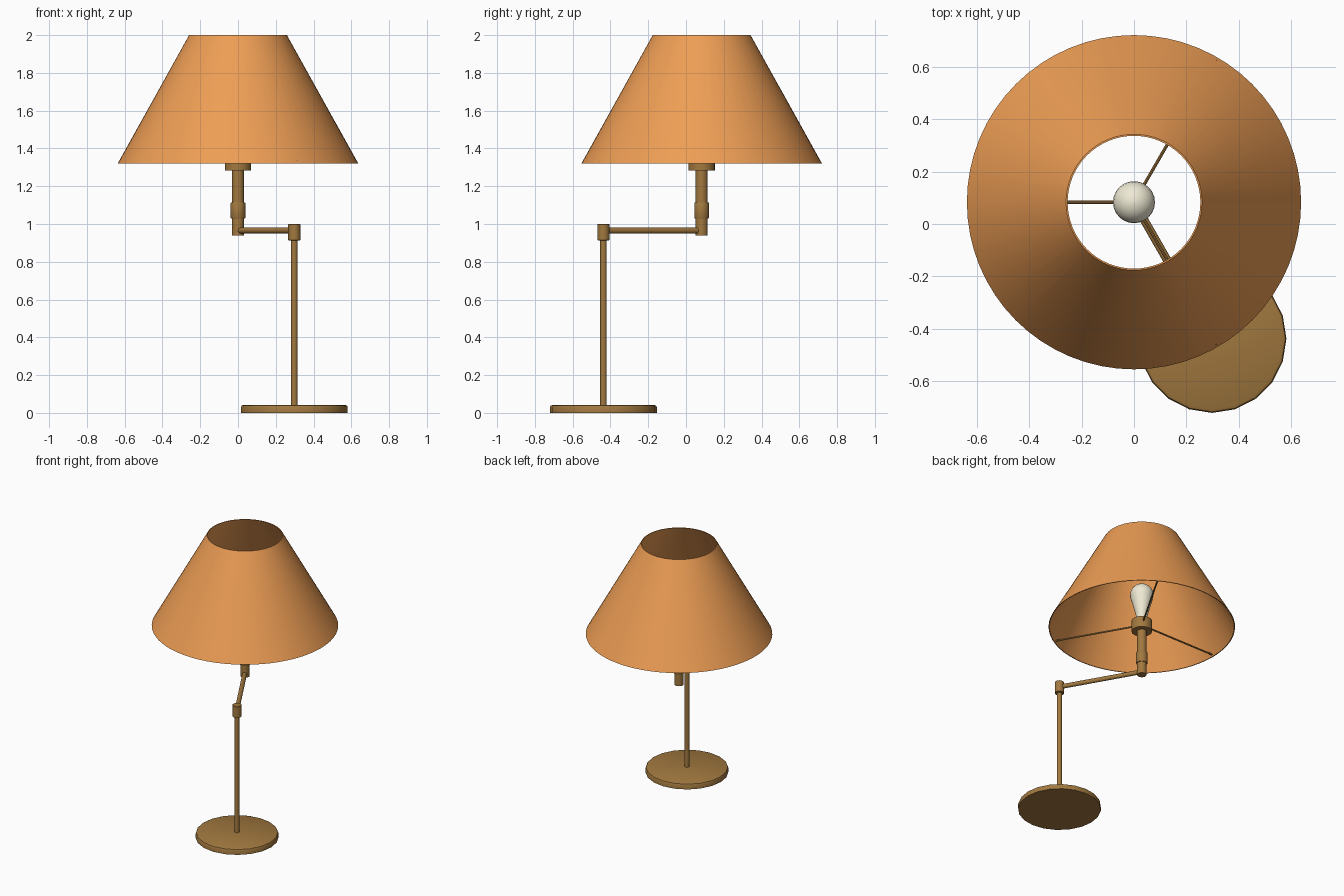
import bpy, math
from mathutils import Vector

if "Cube" in bpy.data.objects:
    bpy.data.objects.remove(bpy.data.objects["Cube"])


def material(name, color):
    m = bpy.data.materials.new(name)
    m.diffuse_color = color
    m.use_nodes = True
    m.node_tree.nodes["Principled BSDF"].inputs["Base Color"].default_value = m.diffuse_color
    return m


BRASS = material("brass", (0.36, 0.19, 0.05, 1))
ORANGE = material("orange_fabric", (0.85, 0.34, 0.09, 1))
IVORY = material("ivory_glass", (0.86, 0.82, 0.66, 1))

POLE = (0.298, -0.437)    # axis of base and pole
LAMP = (0.0, 0.083)       # axis of stem, bulb and shade


def finish(obj, mat):
    obj.data.materials.append(mat)
    bpy.ops.object.select_all(action='DESELECT')
    obj.select_set(True)
    bpy.context.view_layer.objects.active = obj
    bpy.ops.object.shade_smooth_by_angle(angle=math.radians(35))
    return obj


def lathe(name, profile, axis, mat, sides=24, closed=False):
    """Revolve (radius, z) points, listed bottom to top on the outside."""
    verts, faces = [], []
    for r, z in profile:
        for i in range(sides):
            a = 2 * math.pi * i / sides
            verts.append((r * math.cos(a), r * math.sin(a), z))
    n = len(profile)
    for k in range(n if closed else n - 1):
        p, q = k * sides, ((k + 1) % n) * sides
        for i in range(sides):
            j = (i + 1) % sides
            faces.append((p + i, p + j, q + j, q + i))
    if not closed:
        faces.append(tuple(reversed(range(sides))))
        faces.append(tuple(range((n - 1) * sides, n * sides)))
    mesh = bpy.data.meshes.new(name)
    mesh.from_pydata(verts, [], faces)
    obj = bpy.data.objects.new(name, mesh)
    obj.location = (*axis, 0)
    bpy.context.collection.objects.link(obj)
    return finish(obj, mat)


def rod(name, start, end, radius, mat, sides=16):
    start, end = Vector(start), Vector(end)
    d = end - start
    bpy.ops.mesh.primitive_cylinder_add(vertices=sides, radius=radius, depth=d.length,
                                        location=(start + end) / 2)
    obj = bpy.context.object
    obj.name = name
    obj.rotation_euler = d.to_track_quat('Z', 'Y').to_euler()
    return finish(obj, mat)


# Foot with a softened upper edge, pole and elbow collar
lathe("base", [(0.283, 0), (0.283, 0.03), (0.279, 0.038), (0.268, 0.043)], POLE, BRASS, 20)
rod("pole", (*POLE, 0.04), (*POLE, 0.95), 0.017, BRASS)
lathe("elbow_collar", [(0.029, 0.913), (0.032, 0.916), (0.032, 0.998), (0.029, 1.001)], POLE, BRASS)

# Swing arm
rod("swing_arm", (*POLE, 0.965), (*LAMP, 0.965), 0.016, BRASS)

# Stem with switch ring, then bulb cup
lathe("stem", [(0.032, 0.94), (0.032, 1.03), (0.037, 1.03), (0.039, 1.034), (0.039, 1.111),
               (0.037, 1.115), (0.032, 1.115), (0.032, 1.30)], LAMP, BRASS)
lathe("bulb_cup", [(0.070, 1.283), (0.070, 1.365)], LAMP, BRASS)

# Bulb: tapering neck into a round head
head = [(0.08 * math.cos(math.radians(a)), 1.57 + 0.08 * math.sin(math.radians(a)))
        for a in (-15, 0, 15, 30, 45, 60, 75, 88)]
lathe("bulb", [(0.036, 1.36), (0.042, 1.42)] + head, LAMP, IVORY)

# Three spokes carrying the shade
for i in range(3):
    a = math.radians(60 + 120 * i)
    rod(f"shade_spoke_{i + 1}", (*LAMP, 1.333),
        (LAMP[0] + 0.627 * math.cos(a), LAMP[1] + 0.627 * math.sin(a), 1.333), 0.006, BRASS, 8)

# Thin open cone shade
lathe("shade", [(0.637, 1.32), (0.259, 2.0), (0.253, 2.0), (0.631, 1.32)],
      LAMP, ORANGE, 64, closed=True)
